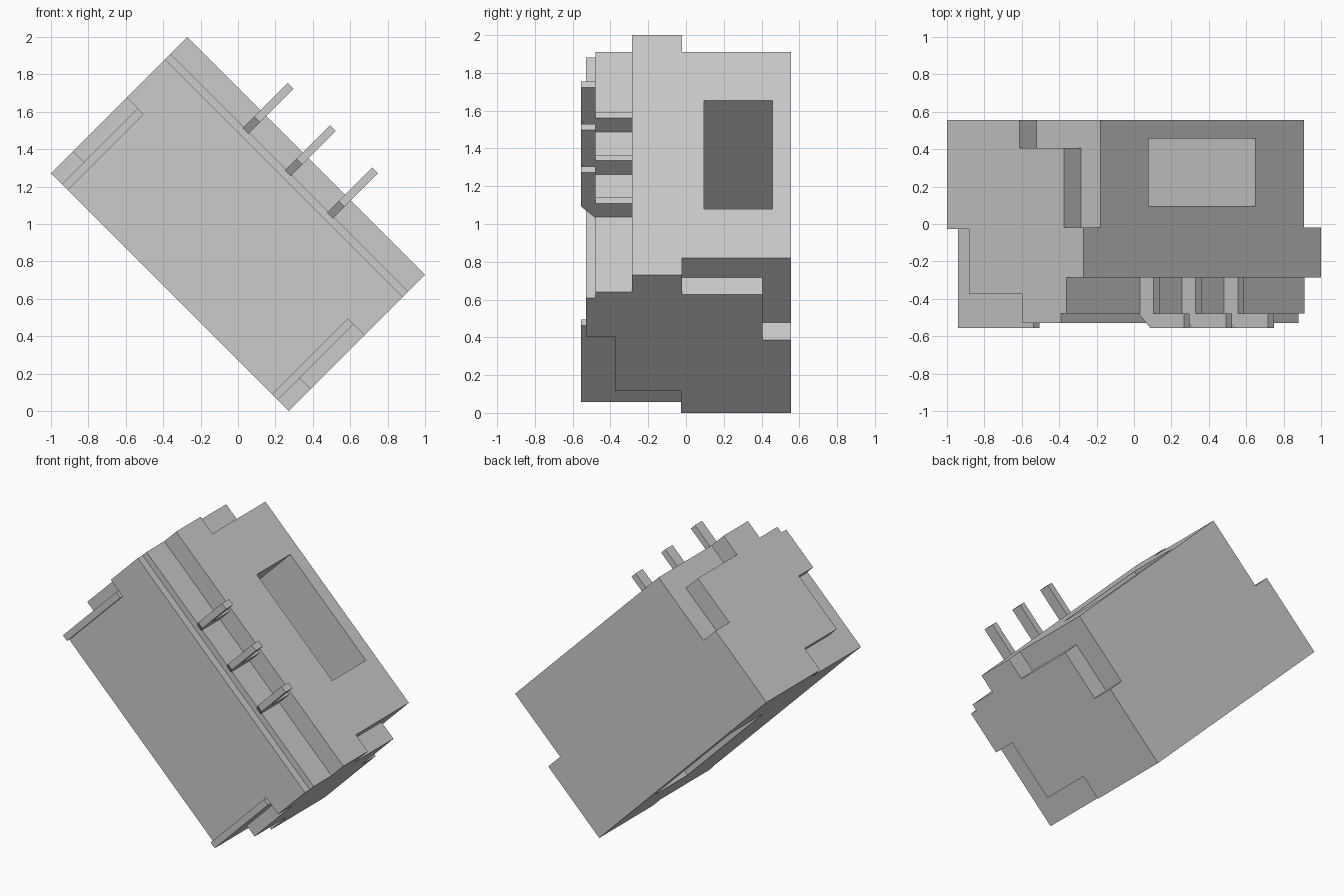
import bpy, bmesh, math
from mathutils import Matrix

cube = bpy.data.objects.get("Cube")
if cube:
    bpy.data.objects.remove(cube, do_unlink=True)

grey = bpy.data.materials.new("light_grey")
grey.use_nodes = True
grey.diffuse_color = (0.6, 0.6, 0.6, 1)
grey.node_tree.nodes["Principled BSDF"].inputs["Base Color"].default_value = (0.6, 0.6, 0.6, 1)

# Everything is built along a long axis u, then tilted 45 degrees about y
TILT = Matrix.Translation((0, 0, 1)) @ Matrix.Rotation(math.radians(45), 4, 'Y')
HALF_U, HALF_Y, HALF_V = 0.899, 0.555, 0.516


def prism(name, profile, u0, u1):
    """Extrude a (y, v) profile from u0 to u1."""
    bm = bmesh.new()
    face = bm.faces.new([bm.verts.new((u0, y, v)) for y, v in profile])
    ext = bmesh.ops.extrude_face_region(bm, geom=[face])
    verts = [g for g in ext["geom"] if isinstance(g, bmesh.types.BMVert)]
    bmesh.ops.translate(bm, verts=verts, vec=(u1 - u0, 0, 0))
    bmesh.ops.recalc_face_normals(bm, faces=bm.faces[:])
    mesh = bpy.data.meshes.new(name)
    bm.to_mesh(mesh)
    bm.free()
    mesh.materials.append(grey)
    obj = bpy.data.objects.new(name, mesh)
    obj.matrix_world = TILT
    bpy.context.collection.objects.link(obj)
    return obj


def rect(y0, y1, v0, v1):
    return [(y0, v0), (y1, v0), (y1, v1), (y0, v1)]


def cut(target, cutter):
    cutter.hide_render = True
    mod = target.modifiers.new("cut", 'BOOLEAN')
    mod.operation, mod.solver, mod.object = 'DIFFERENCE', 'EXACT', cutter
    bpy.context.view_layer.objects.active = target
    bpy.ops.object.modifier_apply(modifier=mod.name)
    bpy.data.objects.remove(cutter, do_unlink=True)


# Main block with two steps along its front edge
body = prism("body", [
    (HALF_Y, -HALF_V), (HALF_Y, HALF_V), (-0.285, HALF_V), (-0.285, 0.389),
    (-0.478, 0.389), (-0.478, 0.346), (-0.53, 0.346), (-0.53, -HALF_V)],
    -HALF_U, HALF_U)

# Deep rectangular slot through the block
cut(body, prism("slot_cutter", rect(0.095, 0.458, -0.7, 0.7), -0.408, 0.404))

# Stepped notches at both ends, one at the back and one at the front
back_notch = [(-0.02, 0.371), (0.405, 0.371), (0.405, 0.032),
              (0.7, 0.032), (0.7, 0.7), (-0.02, 0.7)]
front_notch = [(-0.7, 0.057), (-0.375, 0.057), (-0.375, -0.35),
               (-0.027, -0.35), (-0.027, -0.7), (-0.7, -0.7)]
for side, label in ((-1, "upper"), (1, "lower")):
    cut(body, prism("back_notch_cutter", back_notch, side * 0.771, side * 1.1))
    cut(body, prism("front_notch_cutter", front_notch, side * 0.816, side * 1.1))
    # Thin lip standing proud of the front face
    prism(label + "_end_lip", rect(-HALF_Y, -0.53, -HALF_V, 0.057),
          side * 0.772, side * 0.816)

# Three bent prongs on the stepped edge
prong = [(-0.275, 0.38), (-0.478, 0.38), (-HALF_Y, 0.467), (-HALF_Y, 0.722),
         (-0.478, 0.722), (-0.478, 0.492), (-0.275, 0.492)]
for i, name in enumerate(("upper_prong", "middle_prong", "lower_prong")):
    centre = -0.004 + (i - 1) * 0.319
    prism(name, prong, centre - 0.022, centre + 0.022)
